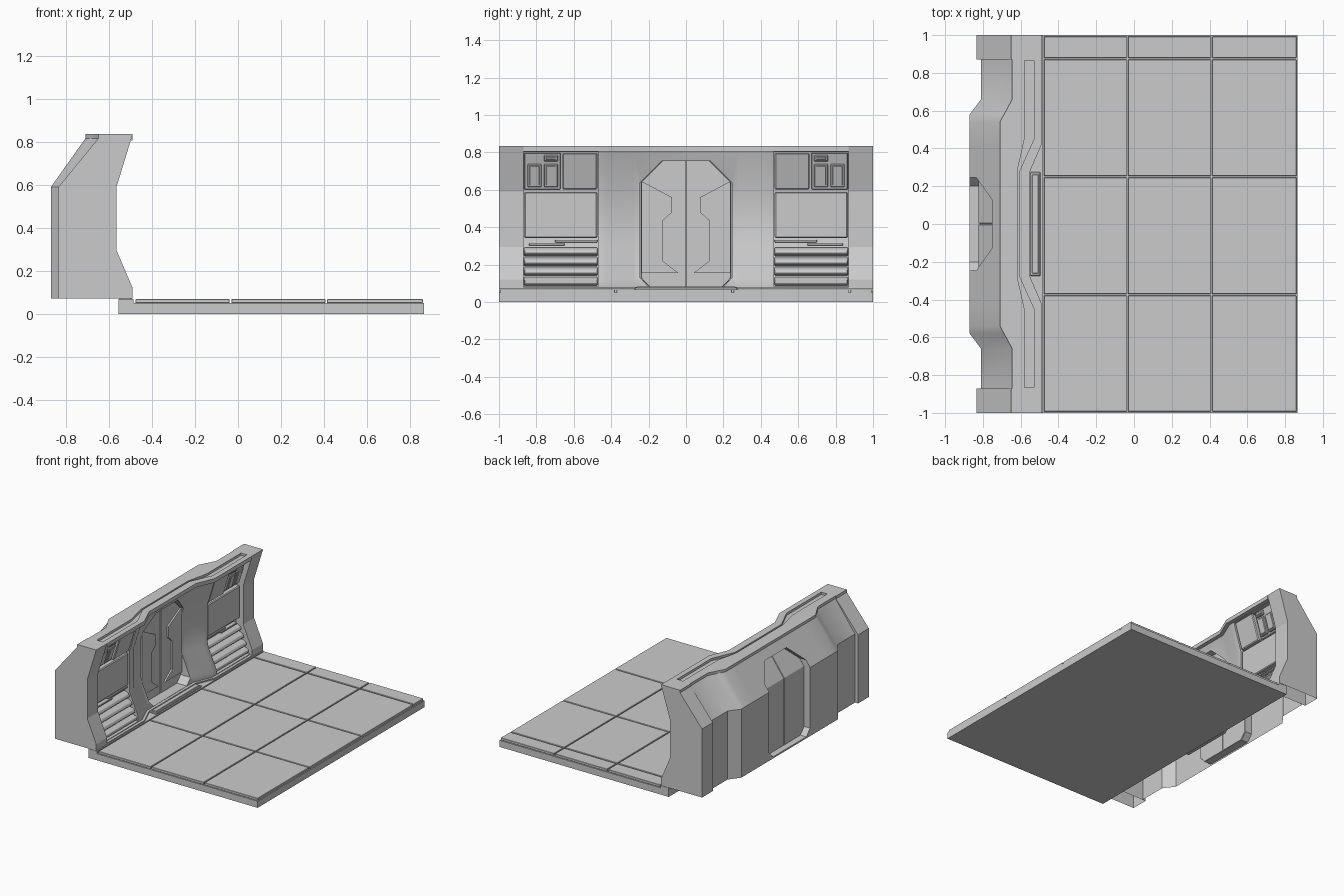
import bpy, bmesh

if "Cube" in bpy.data.objects:
    bpy.data.objects.remove(bpy.data.objects["Cube"])


def interp(pts, t):
    if t <= pts[0][0]:
        return pts[0][1]
    for (a, u), (b, v) in zip(pts, pts[1:]):
        if t <= b:
            return u + (v - u) * (t - a) / (b - a)
    return pts[-1][1]


def front(z):   # inner wall profile
    return interp([(.12, -.49), (.295, -.565), (.59, -.565), (.835, -.49)], z)


def back(z):    # outer wall profile
    return interp([(.59, -.87), (.815, -.71)], z)


def loft(name, sections, mirror=False, bevel=0):
    """Capped skin through equal-length sections, optionally copied to -y."""
    bm = bmesh.new()
    for s in ((1, -1) if mirror else (1,)):
        rings = [[bm.verts.new((x, y * s, z)) for x, y, z in sec] for sec in sections]
        n = len(rings[0])
        for a, b in zip(rings, rings[1:]):
            for i in range(n):
                j = (i + 1) % n
                bm.faces.new((a[i], a[j], b[j], b[i]))
        bm.faces.new(rings[0])
        bm.faces.new(rings[-1])
    bmesh.ops.recalc_face_normals(bm, faces=bm.faces)
    me = bpy.data.meshes.new(name)
    bm.to_mesh(me)
    bm.free()
    ob = bpy.data.objects.new(name, me)
    bpy.context.collection.objects.link(ob)
    if bevel:
        m = ob.modifiers.new("bevel", "BEVEL")
        m.width, m.segments = bevel, 1
    return ob


def plate(name, rows, **kw):
    """Stack of rectangles: rows of (z, y0, y1, x_front, x_back)."""
    return loft(name, [[(f, a, z), (f, b, z), (k, b, z), (k, a, z)]
                       for z, a, b, f, k in rows], **kw)


def box(name, x0, x1, y0, y1, z0, z1, **kw):
    return plate(name, [(z0, y0, y1, x1, x0), (z1, y0, y1, x1, x0)], **kw)


def wall_panel(name, y0, y1, z0, z1, out, depth, bevel=.004):
    """Panel on both bays that follows the bent inner wall."""
    zs = [z0] + [z for z in (.12, .295, .59) if z0 < z < z1] + [z1]
    return plate(name, [(z, y0, y1, front(z) + out, front(z) + depth) for z in zs],
                 mirror=True, bevel=bevel)


def cut(ob, cutter):
    m = ob.modifiers.new("cut", "BOOLEAN")
    m.operation, m.object, m.solver = "DIFFERENCE", cutter, "EXACT"
    bpy.context.view_layer.objects.active = ob
    bpy.ops.object.modifier_apply(modifier=m.name)
    bpy.data.objects.remove(cutter)


def open_bottom(ob):
    bm = bmesh.new()
    bm.from_mesh(ob.data)
    low = [f for f in bm.faces if all(v.co.z < .0705 for v in f.verts)]
    bmesh.ops.delete(bm, geom=low, context="FACES")
    bm.to_mesh(ob.data)
    bm.free()


# Floor slab, tiles and door sill
box("floor_base", -.555, .865, -1, 1, 0, .05)
box("floor_wall_strip", -.555, -.485, -1, 1, .05, .068)
for x0, x1 in ((-.477, -.039), (-.031, .406), (.414, .86)):
    for y0, y1 in ((-.993, -.379), (-.371, .246), (.254, .87), (.88, .993)):
        box("floor_tile", x0, x1, y0, y1, .05, .068, bevel=.002)
box("door_sill", -.552, -.495, -.275, .275, .06, .078, bevel=.004)
box("door_sill_inset", -.54, -.505, -.262, .262, .07, .084, bevel=.003)

# End ribs
rib = [(-.835, .07), (-.835, .59), (-.65, .815), (-.65, .835), (-.49, .835),
       (-.565, .59), (-.565, .295), (-.49, .12), (-.49, .07)]
open_bottom(loft("end_rib", [[(x, y, z) for x, z in rib] for y in (.87, 1)], mirror=True))


# Main wall, with its plan stepping back around the door
def wall_section(y):
    a = abs(y)
    o = interp([(.28, -.06), (.42, 0)], a)
    b = interp([(.58, -.87), (.66, -.81)], a)
    t = interp([(.54, -.71), (.66, -.645)], a)
    f = o - .49
    pts = [(b, .07), (b, .59), (t, .815), (t, .835), (f, .835), (f, .805)]
    pts += [(front(z) + o - .02, z) for z in (.805, .59, .295, .12, .08)]
    pts += [(f, .08), (f, .07)]
    return [(x, y, z) for x, z in pts]


half = [.28, .42, .54, .58, .66, .87]
wall = loft("main_wall", [wall_section(y) for y in [-h for h in reversed(half)] + half])

# Recesses: side bays, door inside and outside, groove along the top
cut(wall, plate("bay_cutter", [(z, .468, .9, -.3, front(z) - .06)
                               for z in (.085, .12, .295, .59, .802)], mirror=True))
door = [(.082, .2), (.13, .245), (.59, .245), (.64, .245), (.755, .13)]
cut(wall, plate("door_front_cutter", [(z, -w, w, -.4, -.665) for z, w in door]))
cut(wall, plate("door_back_cutter", [(z, -w, w, back(z) + .055, -1) for z, w in door]))
groove = [(.865, -.58, -.53), (.45, -.58, -.53), (.28, -.618, -.606)]
path = groove + [(-y, a, b) for y, a, b in reversed(groove)]
cut(wall, loft("groove_cutter", [[(a, y, .817), (b, y, .817), (b, y, .9), (a, y, .9)]
                                 for y, a, b in path]))
open_bottom(wall)
bpy.ops.object.select_all(action="DESELECT")
wall.select_set(True)
bpy.context.view_layer.objects.active = wall
bpy.ops.object.shade_smooth_by_angle(angle=.5)

# Door leaves, raised door plates
plate("door_leaf_inside", [(z, .002, w - .004, -.65, -.67) for z, w in door],
      mirror=True, bevel=.002)
plate("door_leaf_outside", [(z, .002, w - .004, back(z) + .06, back(z) + .047) for z, w in door],
      mirror=True, bevel=.002)
relief = [(.155, .04), (.22, .125), (.435, .125), (.48, .075), (.56, .075), (.64, .225)]
plate("door_relief", [(z, y, .238, -.638, -.655) for z, y in relief], mirror=True)

# Bay panels
wall_panel("middle_panel", .474, .865, .343, .588, -.022, -.065, .006)
wall_panel("upper_panel", .474, .66, .602, .798, -.022, -.065, .006)
wall_panel("console_base", .67, .865, .602, .798, -.038, -.065)
for y0, y1, z0, z1 in ((.772, .848, .615, .738), (.685, .76, .615, .738),
                       (.685, .76, .752, .786)):
    wall_panel("console_frame", y0, y1, z0, z1, -.025, -.05)
    wall_panel("console_screen", y0 + .012, y1 - .012, z0 + .01, z1 - .01, -.02, -.04, .002)
wall_panel("trim_bar_upper", .474, .7, .319, .333, -.03, -.065, .002)
wall_panel("trim_bar_lower", .65, .84, .302, .314, -.03, -.065, .002)

# Vent louvres
for i in range(4):
    z0 = .088 + i * .053
    rows = [(0, -.045), (.012, -.025), (.032, -.025), (.046, -.05)]
    plate("vent_louvre", [(z0 + d, .474, .865, front(z0 + d) + o, front(z0 + d) - .065)
                          for d, o in rows], mirror=True, bevel=.003)
